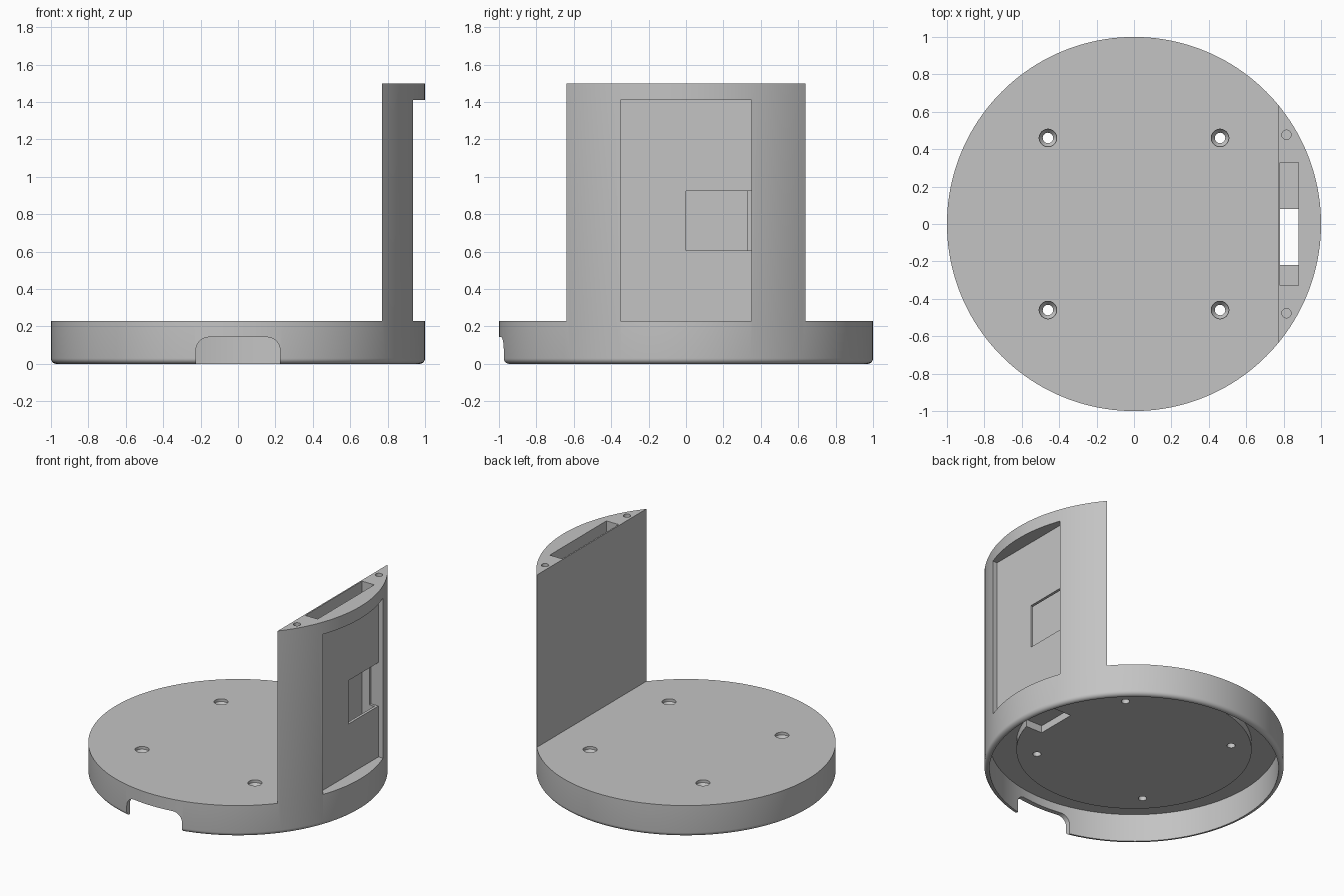
import bpy, bmesh, math
from mathutils import Matrix, Vector

SEGMENTS = 160
BASE_TOP = 0.23
WALL_X = 0.77

cube = bpy.data.objects.get("Cube")
if cube:
    bpy.data.objects.remove(cube, do_unlink=True)

grey = bpy.data.materials.new("plain_grey")
grey.use_nodes = True
grey.diffuse_color = (0.55, 0.55, 0.55, 1)
grey.node_tree.nodes["Principled BSDF"].inputs["Base Color"].default_value = (0.55, 0.55, 0.55, 1)


def finish(name, bm):
    bmesh.ops.recalc_face_normals(bm, faces=bm.faces)
    mesh = bpy.data.meshes.new(name)
    bm.to_mesh(mesh)
    bm.free()
    mesh.materials.append(grey)
    ob = bpy.data.objects.new(name, mesh)
    bpy.context.collection.objects.link(ob)
    return ob


def lathe(name, profile, at=(0, 0), segments=SEGMENTS):
    """Solid of revolution; the profile starts and ends on the axis."""
    bm = bmesh.new()
    rings = []
    for r, z in profile:
        if r == 0:
            rings.append([bm.verts.new((at[0], at[1], z))] * segments)
        else:
            turn = [2 * math.pi * i / segments for i in range(segments)]
            rings.append([bm.verts.new((at[0] + r * math.cos(a), at[1] + r * math.sin(a), z)) for a in turn])
    for low, high in zip(rings, rings[1:]):
        # Flat end discs become single faces
        if low[0] is low[1]:
            bm.faces.new(high)
        elif high[0] is high[1]:
            bm.faces.new(low)
        else:
            for i in range(segments):
                j = (i + 1) % segments
                bm.faces.new((low[i], low[j], high[j], high[i]))
    return finish(name, bm)


def box(name, x, y, z):
    bm = bmesh.new()
    bmesh.ops.create_cube(bm, size=1)
    for v in bm.verts:
        v.co = Vector([(a + b) / 2 + c * (b - a) for (a, b), c in zip((x, y, z), v.co)])
    return finish(name, bm)


def cut(target, cutter):
    cutter.hide_render = True
    mod = target.modifiers.new("cut", "BOOLEAN")
    mod.operation = "DIFFERENCE"
    mod.solver = "EXACT"
    mod.object = cutter
    bpy.context.view_layer.objects.active = target
    bpy.ops.object.modifier_apply(modifier=mod.name)
    bpy.data.objects.remove(cutter, do_unlink=True)


# Full round body with a rounded lower edge
fillet = 0.03
edge = [(1 - fillet + fillet * math.sin(a), fillet - fillet * math.cos(a))
        for a in [math.radians(15 * i) for i in range(7)]]
body = lathe("round_base_with_upright", [(0, 0)] + edge + [(1, 1.5), (0, 1.5)])

# Leave only the upright segment above the base
cut(body, box("space_above_base", (-1.2, WALL_X), (-1.2, 1.2), (BASE_TOP, 1.7)))

# Hollow underside around a thick centre disc
cut(body, lathe("underside_hollow", [(0, -0.1), (0.965, -0.1), (0.965, 0.205),
                                     (0.785, 0.205), (0.785, 0.147), (0, 0.147)]))

# Cable notch in the front rim, with rounded upper corners
bm = bmesh.new()
half, top, rad = 0.225, 0.143, 0.07
arc = [math.radians(10 * i) for i in range(10)]
right = [(half - rad + rad * math.cos(a), top - rad + rad * math.sin(a)) for a in arc]
outline = [(half, -0.1)] + right + [(-x, z) for x, z in reversed(right)] + [(-half, -0.1)]
face = bm.faces.new([bm.verts.new((x, -1.2, z)) for x, z in outline])
grown = bmesh.ops.extrude_face_region(bm, geom=[face])
for v in grown["geom"]:
    if isinstance(v, bmesh.types.BMVert):
        v.co.y = -0.85
cut(body, finish("front_notch", bm))

# Recessed panel on the outside of the upright
cut(body, box("outer_panel", (0.9, 1.2), (-0.35, 0.35), (BASE_TOP, 1.41)))

# Deep slot inside the upright, and its cable way through the base
cut(body, box("upright_slot", (0.78, 0.88), (-0.33, 0.33), (BASE_TOP + 0.002, 1.7)))
cut(body, box("cable_drop", (0.78, 0.88), (-0.22, 0.08), (0.1, 0.4)))
cut(body, box("cable_channel", (0.62, 0.88), (-0.22, 0.08), (0.05, 0.2)))

# Window from the panel into the slot
cut(body, box("panel_window", (0.84, 1.1), (0, 0.349), (0.605, 0.925)))

# Countersunk screw holes in the base, and pilot holes in the upright
for sy in (-1, 1):
    for sx in (-1, 1):
        cut(body, lathe("base_screw_hole", [(0, 0.05), (0.028, 0.05), (0.028, 0.185), (0.047, 0.21),
                                            (0.047, 0.3), (0, 0.3)], (sx * 0.46, sy * 0.46), 32))
    cut(body, lathe("pilot_hole", [(0, 1.3), (0.025, 1.3), (0.025, 1.6), (0, 1.6)], (0.815, sy * 0.477), 24))

# Smooth the round walls and keep the edges crisp
bpy.ops.object.select_all(action="DESELECT")
body.select_set(True)
bpy.context.view_layer.objects.active = body
bpy.ops.object.shade_smooth_by_angle(angle=math.radians(30))
